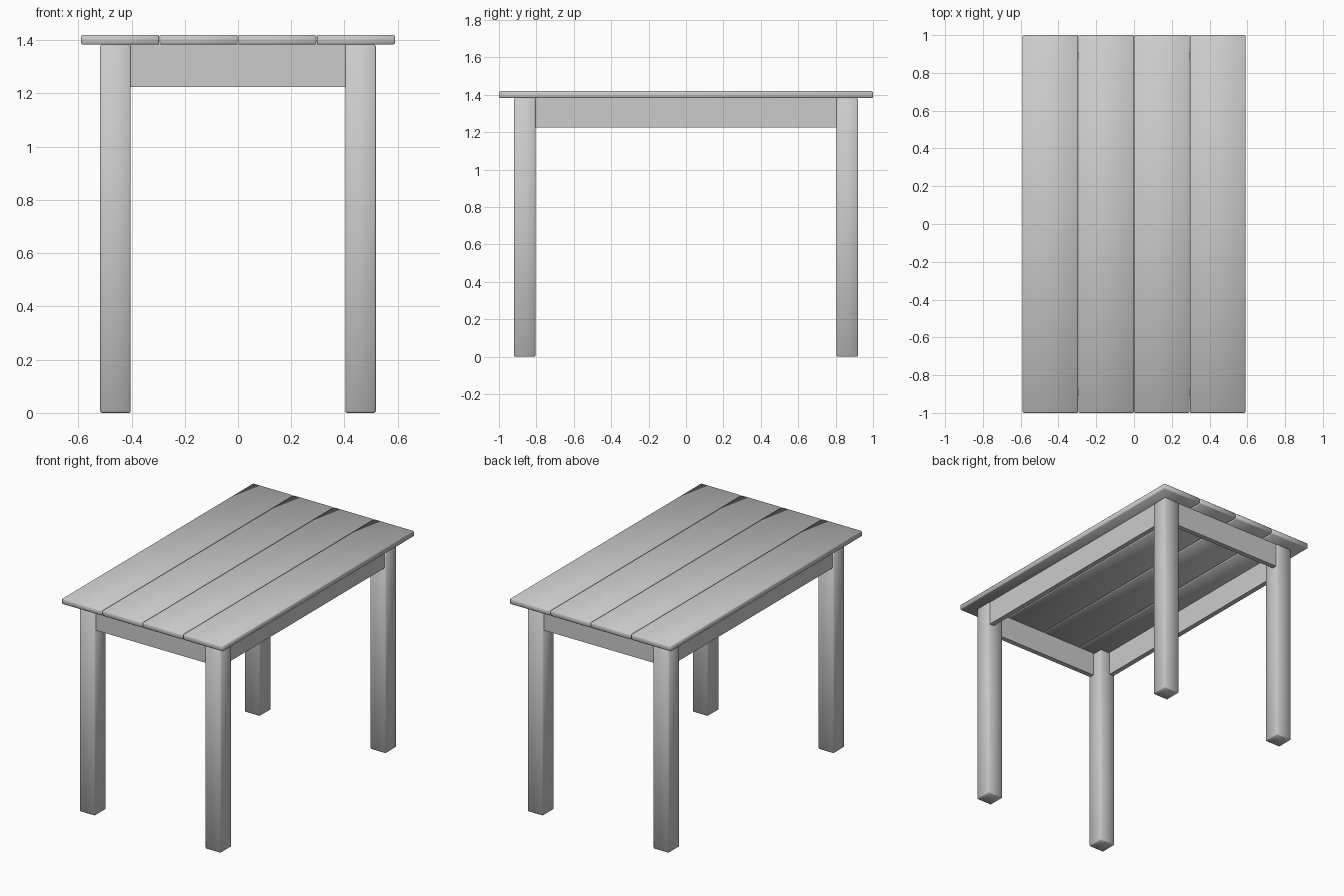
import bpy

if "Cube" in bpy.data.objects:
    bpy.data.objects.remove(bpy.data.objects["Cube"])


def box(name, lo, hi, bevel=0.0):
    """Axis-aligned box between two corners, optionally with softened edges."""
    centre = [(a + b) / 2 for a, b in zip(lo, hi)]
    bpy.ops.mesh.primitive_cube_add(size=1, location=centre)
    ob = bpy.context.object
    ob.name = name
    ob.scale = [b - a for a, b in zip(lo, hi)]
    bpy.ops.object.transform_apply(location=False, rotation=False, scale=True)
    if bevel:
        mod = ob.modifiers.new("soft_edges", 'BEVEL')
        mod.width = bevel
        mod.segments = 1
        bpy.ops.object.shade_smooth()
    return ob


TOP, UNDER, APRON_BOTTOM = 1.42, 1.383, 1.225
HALF_W, HALF_L = 0.59, 1.0
LEG_X, LEG_Y, LEG = 0.518, 0.92, 0.115     # outer leg faces and leg thickness
INSET, APRON = 0.01, 0.033                 # apron setback and thickness

# Tabletop planks
pitch, gap = HALF_W / 2, 0.002
for i in range(4):
    x = -HALF_W + i * pitch
    box(f"top_plank_{i + 1}",
        (x + (gap / 2 if i else 0), -HALF_L, UNDER),
        (x + pitch - (gap / 2 if i < 3 else 0), HALF_L, TOP), 0.005)

for s, side, end in ((-1, "left", "front"), (1, "right", "back")):
    # Legs
    for t, where in ((-1, "front"), (1, "back")):
        cx, cy, h = s * (LEG_X - LEG / 2), t * (LEG_Y - LEG / 2), LEG / 2
        box(f"{where}_{side}_leg", (cx - h, cy - h, 0), (cx + h, cy + h, UNDER), 0.006)

    # Long side apron
    cx, hy = s * (LEG_X - INSET - APRON / 2), LEG_Y - LEG + 0.002
    box(f"{side}_apron", (cx - APRON / 2, -hy, APRON_BOTTOM),
        (cx + APRON / 2, hy, UNDER))

    # Short end apron
    cy, hx = s * (LEG_Y - INSET - APRON / 2), LEG_X - LEG + 0.002
    box(f"{end}_apron", (-hx, cy - APRON / 2, APRON_BOTTOM),
        (hx, cy + APRON / 2, UNDER))
